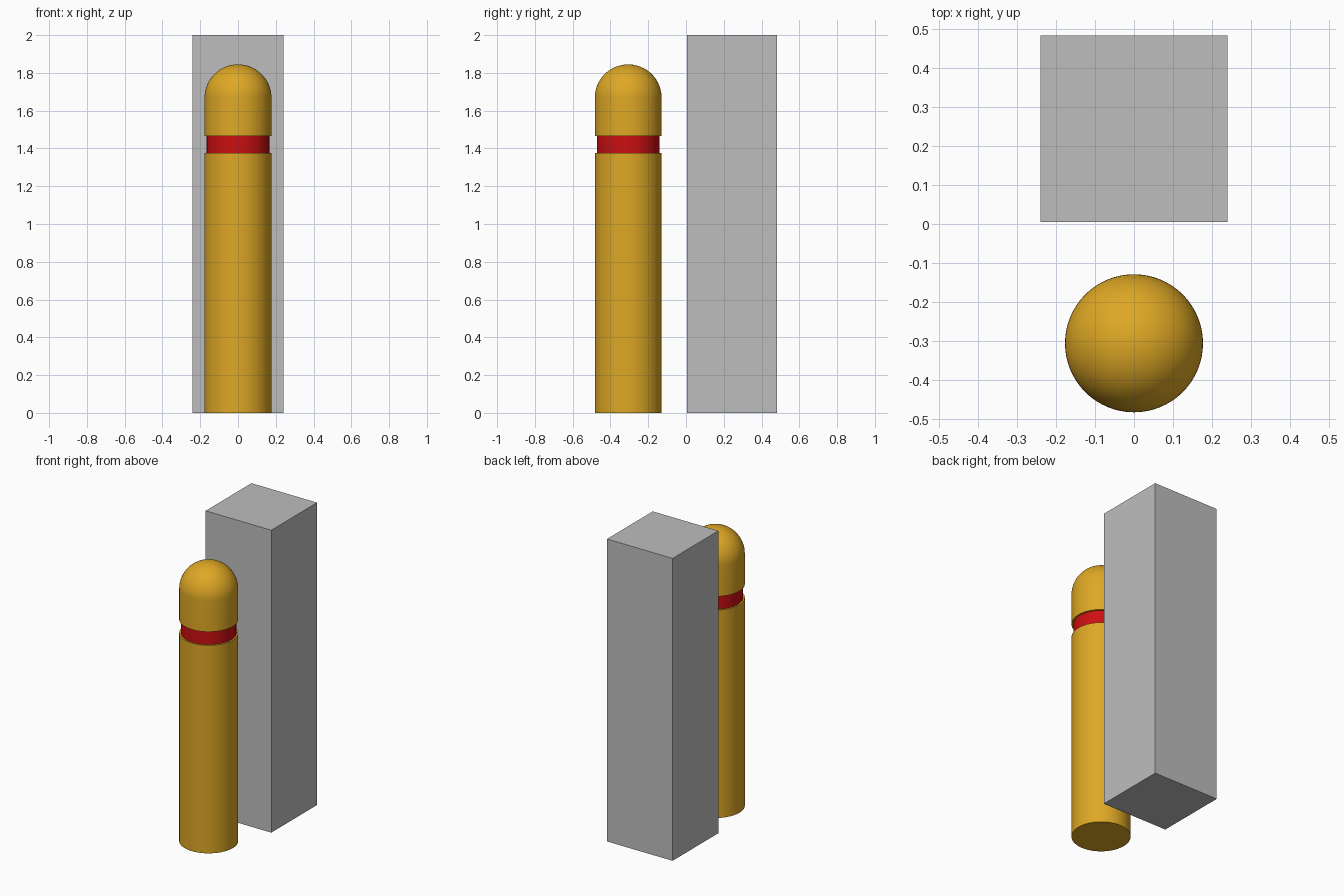
import bpy, bmesh, math

if "Cube" in bpy.data.objects:
    bpy.data.objects.remove(bpy.data.objects["Cube"])

R, CY = 0.177, -0.306          # bollard radius and centre
BAND_LO, BAND_HI, BAND_R = 1.375, 1.465, 0.166
TOP = 1.845


def srgb(*c):
    return [((v / 255 + 0.055) / 1.055) ** 2.4 if v > 10 else v / 255 / 12.92 for v in c] + [1]


def material(name, *c):
    m = bpy.data.materials.new(name)
    m.diffuse_color = srgb(*c)
    m.use_nodes = True
    m.node_tree.nodes["Principled BSDF"].inputs["Base Color"].default_value = m.diffuse_color
    return m


yellow = material("golden_yellow", 222, 168, 37)
red = material("red", 204, 15, 17)
grey = material("light_grey", 190, 190, 190)


def lathe(name, profile, mats, sides=64):
    """Revolve an (r, z) profile that starts and ends on the axis."""
    bm = bmesh.new()
    vs = [bm.verts.new((r, 0, z)) for r, z in profile]
    es = [bm.edges.new(p) for p in zip(vs, vs[1:])]
    bmesh.ops.spin(bm, geom=vs + es, cent=(0, 0, 0), axis=(0, 0, 1),
                   angle=math.tau, steps=sides, use_merge=False, use_duplicate=False)
    bmesh.ops.remove_doubles(bm, verts=bm.verts[:], dist=1e-5)
    bmesh.ops.recalc_face_normals(bm, faces=bm.faces[:])
    # the recessed wall is red, everything else stays yellow
    for f in bm.faces:
        z = f.calc_center_median().z
        f.material_index = int(BAND_LO + 0.01 < z < BAND_HI - 0.01)
    me = bpy.data.meshes.new(name)
    bm.to_mesh(me)
    bm.free()
    for m in mats:
        me.materials.append(m)
    ob = bpy.data.objects.new(name, me)
    bpy.context.collection.objects.link(ob)
    return ob


# bollard: straight post, recessed red band, hemispherical cap
N = 16
dome = [(R * math.cos(a), TOP - R + R * math.sin(a))
        for a in (i * math.pi / 2 / N for i in range(N))]
profile = [(0, 0), (R, 0), (R, BAND_LO), (BAND_R, BAND_LO),
           (BAND_R, BAND_HI), (R, BAND_HI)] + dome + [(0, TOP)]
bollard = lathe("bollard", profile, [yellow, red])
bollard.location.y = CY
bpy.context.view_layer.objects.active = bollard
bollard.select_set(True)
bpy.ops.object.shade_smooth_by_angle(angle=math.radians(35))

# plain square block behind the bollard
bpy.ops.mesh.primitive_cube_add(size=1, location=(0, 0.244, 1))
block = bpy.context.object
block.name = "block"
block.scale = (0.48, 0.478, 2)
block.data.materials.append(grey)
